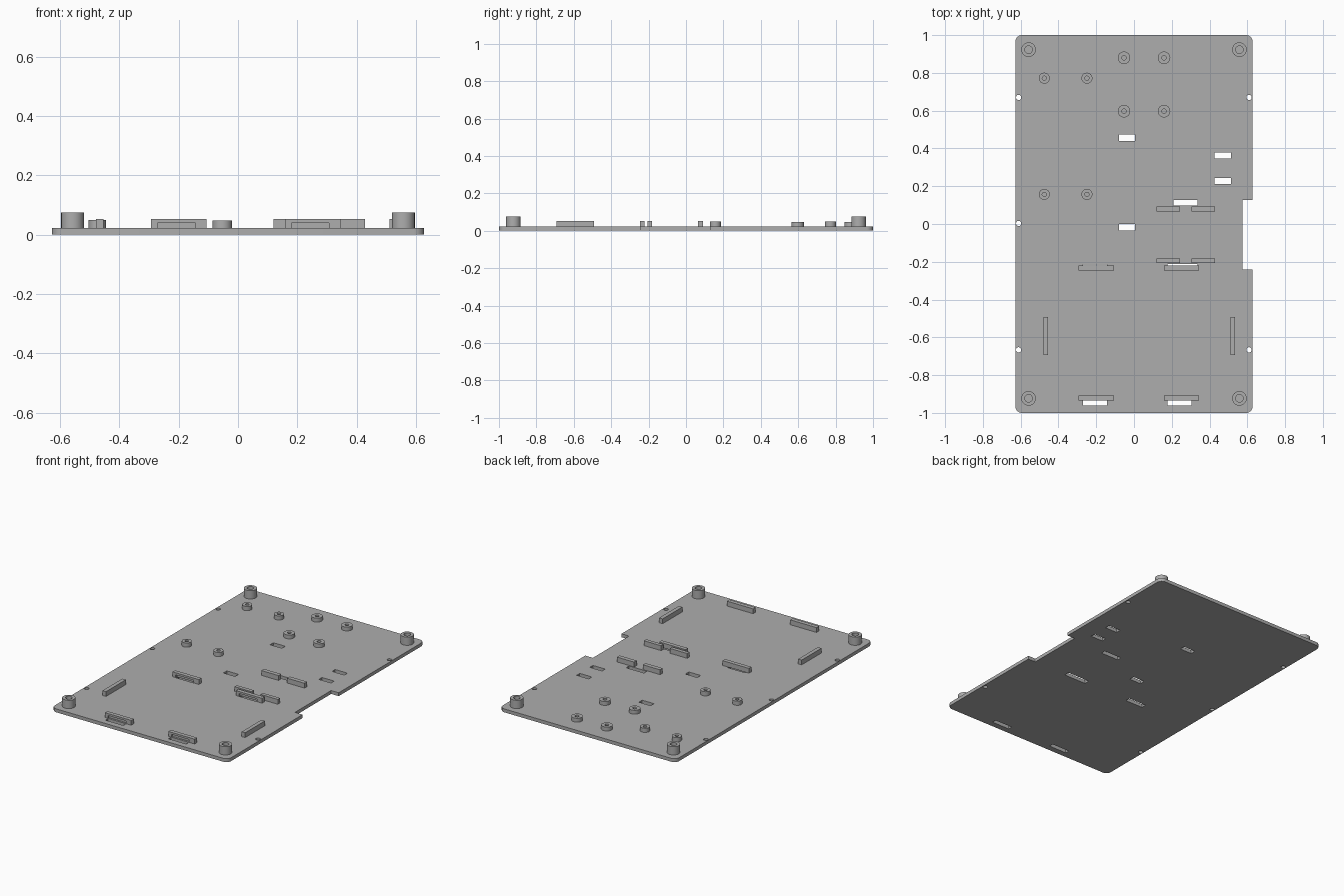
import bpy, bmesh, math
from mathutils import Matrix

if "Cube" in bpy.data.objects:
    bpy.data.objects.remove(bpy.data.objects["Cube"])

T = 0.022          # plate thickness
RIB_TOP = 0.053

grey = bpy.data.materials.new("grey")
grey.diffuse_color = (0.42, 0.42, 0.42, 1)
grey.use_nodes = True
grey.node_tree.nodes["Principled BSDF"].inputs["Base Color"].default_value = grey.diffuse_color


def finish(name, bm, smooth=False):
    bmesh.ops.recalc_face_normals(bm, faces=bm.faces)
    me = bpy.data.meshes.new(name)
    bm.to_mesh(me)
    bm.free()
    me.materials.append(grey)
    ob = bpy.data.objects.new(name, me)
    bpy.context.collection.objects.link(ob)
    if smooth:
        smooth_edges(ob)
    return ob


def smooth_edges(ob):
    bpy.ops.object.select_all(action='DESELECT')
    ob.select_set(True)
    bpy.context.view_layer.objects.active = ob
    bpy.ops.object.shade_smooth_by_angle(angle=math.radians(30))


def add_box(bm, x0, x1, y0, y1, z0, z1):
    m = Matrix.Translation(((x0 + x1) / 2, (y0 + y1) / 2, (z0 + z1) / 2))
    bmesh.ops.create_cube(bm, size=1, matrix=m @ Matrix.Diagonal((x1 - x0, y1 - y0, z1 - z0, 1)))


def box(name, *size):
    bm = bmesh.new()
    add_box(bm, *size)
    return finish(name, bm)


def prism(name, outline, z0, z1):
    """Extrude a flat (x, y) outline from z0 to z1."""
    bm = bmesh.new()
    face = bm.faces.new([bm.verts.new((x, y, z0)) for x, y in outline])
    new = bmesh.ops.extrude_face_region(bm, geom=[face])["geom"]
    bmesh.ops.translate(bm, vec=(0, 0, z1 - z0), verts=[v for v in new if isinstance(v, bmesh.types.BMVert)])
    return finish(name, bm)


def standoff(name, x, y, r_out, r_in, top, n=40):
    """Round post with a blind screw hole reaching the plate."""
    bm = bmesh.new()
    profile = [(r_out, T - 0.004), (r_out, top), (r_in, top), (r_in, T)]
    rings = [[bm.verts.new((x + r * math.cos(2 * math.pi * i / n),
                            y + r * math.sin(2 * math.pi * i / n), z)) for i in range(n)]
             for r, z in profile]
    for a, b in zip(rings, rings[1:]):
        for i in range(n):
            j = (i + 1) % n
            bm.faces.new((a[i], a[j], b[j], b[i]))
    bm.faces.new(rings[0])
    bm.faces.new(rings[-1])
    finish(name, bm, True)


# Base plate: rounded corners and a notch in the right edge
W, R = 0.628, 0.035
outline = []
for sx, sy, start in ((1, -1, 270), (1, 1, 0), (-1, 1, 90), (-1, -1, 180)):
    for i in range(9):
        a = math.radians(start + i * 90 / 8)
        outline.append((sx * (W - R) + R * math.cos(a), sy * (1 - R) + R * math.sin(a)))
    if (sx, sy) == (1, -1):
        outline += [(W, -0.241), (0.574, -0.241), (0.574, 0.127), (W, 0.127)]
plate = prism("base_plate", outline, 0, T)

# Through slots and edge pin holes
slots = [(-0.08, 0.004, 0.44, 0.474), (-0.08, 0.004, -0.035, 0.0),
         (0.427, 0.514, 0.346, 0.378), (0.427, 0.514, 0.212, 0.244),
         (0.21, 0.337, 0.097, 0.127), (-0.27, -0.143, -0.247, -0.214),
         (0.178, 0.337, -0.247, -0.212),
         (-0.27, -0.143, -0.962, -0.934), (0.178, 0.305, -0.962, -0.934)]
bm = bmesh.new()
for s in slots:
    add_box(bm, *s, -0.05, 0.1)
for x, y in ((-0.611, 0.67), (-0.611, 0.003), (-0.611, -0.666), (0.609, 0.67), (0.609, -0.666)):
    bmesh.ops.create_cone(bm, cap_ends=True, segments=20, radius1=0.014, radius2=0.014,
                          depth=0.2, matrix=Matrix.Translation((x, y, 0)))
cutter = finish("slot_cutter", bm)
cutter.hide_render = True
mod = plate.modifiers.new("slots", 'BOOLEAN')
mod.object, mod.operation, mod.solver = cutter, 'DIFFERENCE', 'EXACT'
bpy.context.view_layer.objects.active = plate
bpy.ops.object.modifier_apply(modifier=mod.name)
bpy.data.objects.remove(cutter)
smooth_edges(plate)

# Corner posts
for sx in (-1, 1):
    for sy in (-1, 1):
        standoff("corner_post", sx * 0.558, sy * 0.923, 0.0385, 0.02, 0.075)

# Board standoffs: two groups of four
for x in (-0.053, 0.159):
    for y in (0.597, 0.88):
        standoff("wide_standoff", x, y, 0.033, 0.012, 0.047)
for x in (-0.475, -0.249):
    for y in (0.157, 0.772):
        standoff("narrow_standoff", x, y, 0.029, 0.011, 0.049)

# Clip ribs: a pocket in the front face sits over each slot
for x in (-0.293, 0.158):
    for y in (-0.934, -0.247):
        u, v = x + 0.022, x + 0.149      # pocket ends
        e = x + 0.187
        back, mid = y + 0.026, y + 0.012
        bm = bmesh.new()
        add_box(bm, x, e, mid, back, T, RIB_TOP)
        add_box(bm, x, u, y, mid, T, RIB_TOP)
        add_box(bm, v, e, y, mid, T, RIB_TOP)
        add_box(bm, u, v, y, mid, 0.04, RIB_TOP)
        finish("clip_rib", bm)

# Short paired ribs
for x0, x1 in ((0.12, 0.243), (0.305, 0.428)):
    box("short_rib", x0, x1, 0.065, 0.092, T, RIB_TOP)
    box("short_rib", x0, x1, -0.207, -0.183, T, RIB_TOP)

# Side ribs
for x in (-0.479, 0.511):
    box("side_rib", x, x + 0.025, -0.693, -0.492, T, RIB_TOP)
